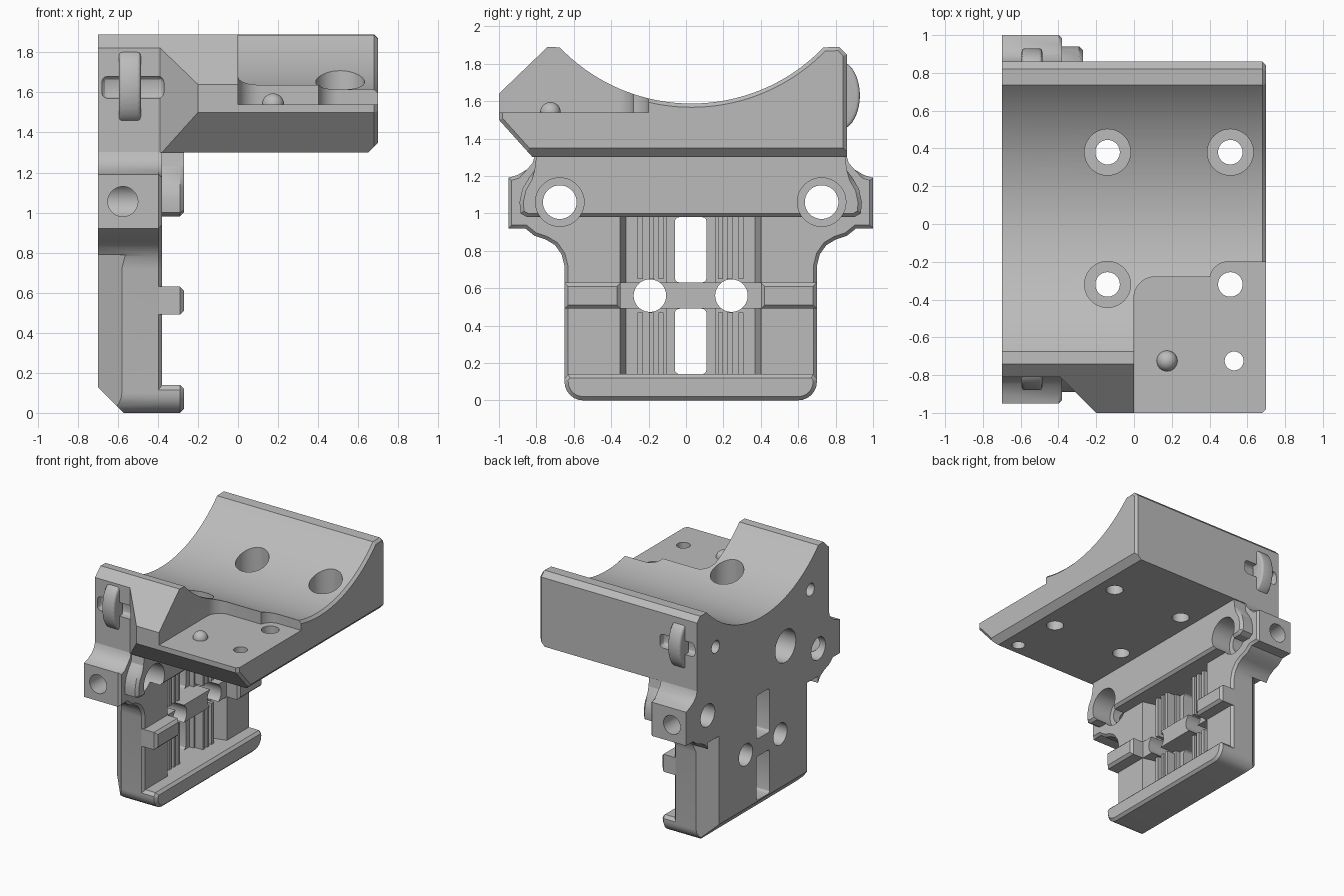
import bpy, bmesh
from math import sin, cos, pi, asin
from mathutils import Vector

cube = bpy.data.objects.get("Cube")
if cube:
    bpy.data.objects.remove(cube)

grey = bpy.data.materials.new("matte_grey")
grey.use_nodes = True
grey.diffuse_color = (0.5, 0.5, 0.5, 1)
grey.node_tree.nodes["Principled BSDF"].inputs["Base Color"].default_value = (0.5, 0.5, 0.5, 1)

MID = 0.025          # y of the symmetry plane
parts, cutters = [], []


def finish(name, bm, cutter=False):
    bmesh.ops.recalc_face_normals(bm, faces=bm.faces)
    me = bpy.data.meshes.new(name)
    bm.to_mesh(me)
    bm.free()
    me.materials.append(grey)
    ob = bpy.data.objects.new(name, me)
    bpy.context.collection.objects.link(ob)
    ob.hide_render = cutter
    (cutters if cutter else parts).append(ob)
    return ob


def prism(name, axis, pts, a, b, cutter=False, bevel=0, pick=None, segs=1):
    """Extrude a 2D outline along an axis from a to b, bevelling picked edges."""
    place = {"x": lambda u, v, w: (w, u, v),
             "y": lambda u, v, w: (u, w, v),
             "z": lambda u, v, w: (u, v, w)}[axis]
    bm = bmesh.new()
    lo, hi = [[bm.verts.new(place(u, v, w)) for u, v in pts] for w in (a, b)]
    bm.faces.new(lo)
    bm.faces.new(hi)
    for i in range(len(pts)):
        j = (i + 1) % len(pts)
        bm.faces.new((lo[i], lo[j], hi[j], hi[i]))
    bmesh.ops.recalc_face_normals(bm, faces=bm.faces)
    if bevel:
        edges = [e for e in bm.edges if pick is None or all(pick(v.co) for v in e.verts)]
        bmesh.ops.bevel(bm, geom=edges, offset=bevel, segments=segs, affect="EDGES", profile=0.5)
    return finish(name, bm, cutter)


def box(name, x, y, z, **kw):
    return prism(name, "z", [(x[0], y[0]), (x[1], y[0]), (x[1], y[1]), (x[0], y[1])], *z, **kw)


def arc(cu, cv, r, a0, a1, n=10):
    return [(cu + r * cos(a0 + (a1 - a0) * i / n), cv + r * sin(a0 + (a1 - a0) * i / n))
            for i in range(n + 1)]


def hole(axis, u, v, r, a, b):
    return prism("cutter", axis, arc(u, v, r, 0, 2 * pi, 40)[:-1], a, b, cutter=True)


def flip(pts):
    return [(2 * MID - y, z) for y, z in pts]


def both(span):
    """A y span and its mirror image."""
    return [span, (2 * MID - span[1], 2 * MID - span[0])]


def cut(target, tools):
    for t in tools:
        m = target.modifiers.new("cut", "BOOLEAN")
        m.operation, m.solver, m.object = "DIFFERENCE", "EXACT", t
    dg = bpy.context.evaluated_depsgraph_get()
    me = bpy.data.meshes.new_from_object(target.evaluated_get(dg))
    target.modifiers.clear()
    target.data = me


# Cradle block with the curved saddle
R, CZ = 0.978, 2.565
half = asin(0.705 / R)
saddle = arc(MID + 0.005, CZ, R, -pi / 2 + half, -pi / 2 - half, 48)
profile = [(0.86, 1.3), (0.86, 1.85), (0.82, 1.89)] + saddle + [
    (-0.74, 1.89), (-1, 1.64), (-1, 1.5), (-0.82, 1.3)]
cradle = prism("cradle_block", "x", profile, -0.7, 0.7, bevel=0.02, pick=lambda c: c.x > 0.69)

tools = [
    # front corner relief, lower end chamfer
    prism("cutter", "z", [(-0.8, -0.81), (-0.39, -0.81), (-0.2, -1), (-0.1, -1.1), (-0.8, -1.1)],
          1.2, 2, cutter=True),
    prism("cutter", "y", [(0.64, 1.29), (0.75, 1.29), (0.75, 1.4)], -1.1, 1.1, cutter=True),
    # stepped pocket
    prism("cutter", "z", [(0, -1.1), (0.8, -1.1), (0.8, -0.2)] + arc(0.5, -0.3, 0.1, pi / 2, pi * 0.94)
          + [(0.39, -0.28)] + arc(0.11, -0.39, 0.11, pi / 2, pi), 1.54, 2.1, cutter=True),
    hole("z", 0.53, -0.725, 0.05, 1.2, 2),
    # blind access hole and small end holes
    hole("x", -0.26, 1.24, 0.13, -0.8, -0.4),
    hole("x", MID + 0.6, 1.57, 0.05, -0.8, -0.5),
    hole("x", MID - 0.6, 1.57, 0.05, -0.8, -0.5),
]
for x, y in [(-0.14, 0.38), (0.51, 0.38), (-0.14, -0.32), (0.51, -0.32)]:
    tools.append(hole("z", x, y, 0.065, 1.2, 2))
    if (x, y) != (0.51, -0.32):
        tools.append(hole("z", x, y, 0.122, 1.43, 2))
for y in both((0.8, 1)):
    tools.append(box("cutter", (-0.68, -0.37), y, (1.57, 1.68), cutter=True,
                     bevel=0.03, segs=3))
cut(cradle, tools)

# Tie loops on both sides
crescent = ([(0.82 + 0.11 * cos(t), 1.63 + 0.185 * sin(t)) for t in [pi * (i / 16 - 0.5) for i in range(17)]]
            + [(0.82 + 0.06 * cos(t), 1.63 + 0.1 * sin(t)) for t in [pi * (0.5 - i / 16) for i in range(17)]])
for side, pts in (("back", crescent), ("front", flip(crescent))):
    prism(side + "_tie_loop", "x", pts, -0.595, -0.485, bevel=0.018, segs=3,
          pick=lambda c: abs(c.y - MID) > 0.8)

# Back plate with ears and rounded foot
edge = (arc(0.6, 0.1, 0.1, -pi / 2, 0, 6) + [(0.7, 0.72), (0.715, 0.78), (0.75, 0.83), (0.8, 0.86),
        (0.86, 0.88), (0.91, 0.92), (1, 0.92), (1, 1.19), (0.95, 1.205), (0.9, 1.235),
        (0.87, 1.27), (0.858, 1.31)])
plate = prism("back_plate", "x", edge + flip(edge)[::-1], -0.7, -0.38, bevel=0.018,
              pick=lambda c: c.x > -0.39 and c.z < 1.25)

bores = [hole("x", MID + s * 0.7, 1.06, 0.09, -0.8, 0) for s in (1, -1)]
bores += [hole("x", MID + s * 0.7, 1.06, 0.13, -0.44, 0) for s in (1, -1)]
tools = bores + [
    prism("cutter", "y", [(-0.72, 0.15), (-0.55, -0.02), (-0.72, -0.02)], -1, 1, cutter=True),
    hole("x", -0.26, 1.24, 0.13, -0.8, -0.4),
]
for s in (1, -1):
    # chamfered back edges, ear holes, fixing holes
    tools.append(prism("cutter", "z", [(-0.72, MID + s * 0.535), (-0.56, MID + s * 0.695),
                                       (-0.72, MID + s * 0.695)], -0.1, 0.84, cutter=True))
    ends = sorted((MID + s * 0.7, MID + s * 1.1))
    tools.append(hole("y", -0.575, 1.055, 0.075, *ends))
    tools.append(hole("x", MID + s * 0.218, 0.56, 0.087, -0.8, 0))
for z in ((0.14, 0.49), (0.63, 0.98)):
    # recessed windows, central channel, rounded through slots
    tools.append(prism("cutter", "z", [(-0.5, -0.32), (-0.5, 0.37), (-0.37, 0.405), (-0.37, -0.355)],
                       *z, cutter=True))
    tools.append(box("cutter", (-0.54, -0.4), (MID - 0.13, MID + 0.13), z, cutter=True))
    tools.append(box("cutter", (-0.8, -0.3), (MID - 0.085, MID + 0.085), z, cutter=True,
                     bevel=0.025, segs=3))
cut(plate, tools)

# Vertical ribs inside the windows
for z in ((0.13, 0.47), (0.65, 0.99)):
    for d in (0.145, 0.195, 0.255):
        for y in both((MID + d, MID + d + 0.028)):
            box("window_rib", (-0.55, -0.43), y, z)

# Clamp bar under the cradle
end = [(0.9, 0.98), (0.935, 1.0), (0.94, 1.06), (0.925, 1.13), (0.89, 1.19), (0.86, 1.23), (0.85, 1.31)]
bar = prism("clamp_bar", "x", end + flip(end)[::-1], -0.4, -0.27, bevel=0.02,
            pick=lambda c: c.x > -0.28 and c.z < 1.25)
cut(bar, bores)

# Bottom lip with rounded corners
corner = arc(0.6, 0.1, 0.1, -pi / 2, 0, 6) + [(0.7, 0.115), (0.68, 0.14)]
prism("bottom_lip", "x", corner + flip(corner)[::-1], -0.4, -0.27, bevel=0.02,
      pick=lambda c: c.x > -0.28)

# Side tabs
for y in both((0.4, 0.7)):
    box("side_tab", (-0.4, -0.27), y, (0.49, 0.63), bevel=0.02,
        pick=lambda c: c.x > -0.28)

# Locating dome in the pocket
bm = bmesh.new()
bmesh.ops.create_uvsphere(bm, u_segments=24, v_segments=14, radius=0.055)
bmesh.ops.translate(bm, verts=bm.verts, vec=Vector((0.175, -0.725, 1.54)))
finish("locating_dome", bm)

# Remove the cutters and shade
for c in cutters:
    bpy.data.objects.remove(c)
bpy.ops.object.select_all(action="DESELECT")
for p in parts:
    p.select_set(True)
bpy.context.view_layer.objects.active = cradle
bpy.ops.object.shade_smooth_by_angle(angle=0.5)
